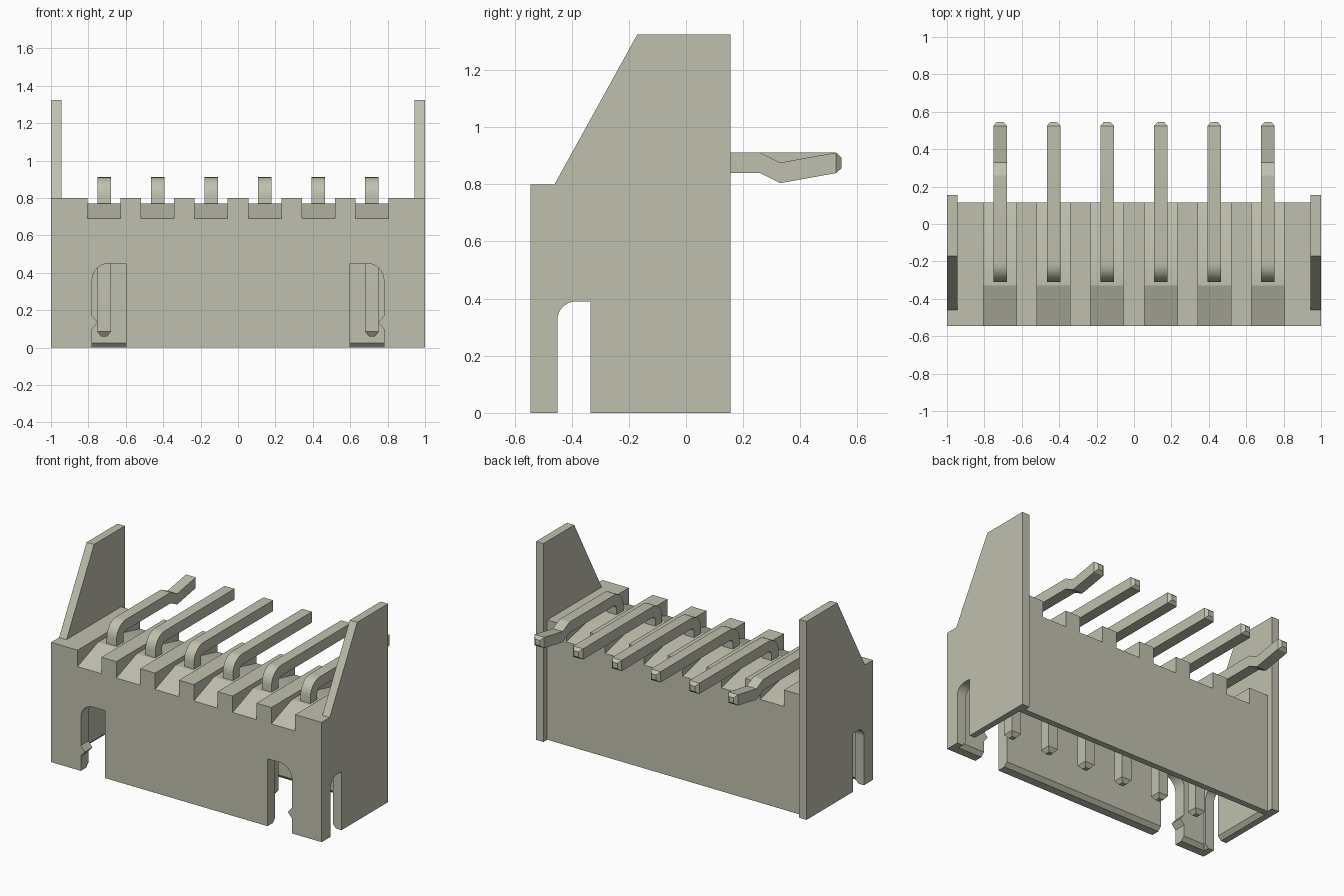
import bpy
import bmesh
import math

cube = bpy.data.objects.get("Cube")
if cube:
    bpy.data.objects.remove(cube, do_unlink=True)

# One plain colour for the whole part
COLOUR = (0.53, 0.53, 0.43, 1)
mat = bpy.data.materials.new("warm_grey")
mat.use_nodes = True
mat.diffuse_color = COLOUR
mat.node_tree.nodes["Principled BSDF"].inputs["Base Color"].default_value = COLOUR


def finish(name, bm):
    bmesh.ops.recalc_face_normals(bm, faces=bm.faces)
    mesh = bpy.data.meshes.new(name)
    bm.to_mesh(mesh)
    bm.free()
    mesh.materials.append(mat)
    obj = bpy.data.objects.new(name, mesh)
    bpy.context.collection.objects.link(obj)
    return obj


def loft(name, rings):
    """Closed solid through rings that have equal point counts."""
    bm = bmesh.new()
    loops = [[bm.verts.new(p) for p in ring] for ring in rings]
    n = len(loops[0])
    for a, b in zip(loops, loops[1:]):
        for i in range(n):
            j = (i + 1) % n
            bm.faces.new((a[i], a[j], b[j], b[i]))
    bm.faces.new(loops[0])
    bm.faces.new(loops[-1])
    return finish(name, bm)


def prism_x(name, profile, x0, x1):
    return loft(name, [[(x, y, z) for y, z in profile] for x in (x0, x1)])


def prism_y(name, profile, y0, y1):
    return loft(name, [[(x, y, z) for x, z in profile] for y in (y0, y1)])


def rect(a0, a1, b0, b1):
    return [(a0, b0), (a1, b0), (a1, b1), (a0, b1)]


def arc(cx, cy, r, start, end, steps=8):
    angles = [math.radians(start + (end - start) * i / steps) for i in range(steps + 1)]
    return [(cx + r * math.cos(t), cy + r * math.sin(t)) for t in angles]


def combine(target, other, operation):
    mod = target.modifiers.new("combine", "BOOLEAN")
    mod.operation = operation
    mod.solver = "EXACT"
    mod.object = other
    bpy.context.view_layer.objects.active = target
    bpy.ops.object.modifier_apply(modifier=mod.name)
    bpy.data.objects.remove(other, do_unlink=True)


FRONT, BACK, TOP = -0.545, 0.115, 0.80
PITCH = 0.2865
PIN_X = [(i - 2.5) * PITCH for i in range(6)]

# Housing block with a tall sloped plate on each end
housing = prism_x("housing", rect(FRONT, BACK, 0, TOP), -1, 1)
plate = [(FRONT, 0), (0.155, 0), (0.155, 1.325), (-0.17, 1.325), (-0.46, TOP), (FRONT, TOP)]
for s in (-1, 1):
    combine(housing, prism_x("end_plate", plate, s * 0.945, s), "UNION")

# Open cavity underneath, flared at the rim
def cavity_ring(grow, z):
    x, y0, y1 = 0.935 + grow, -0.465 - grow, 0.05 + grow
    return [(-x, y0, z), (x, y0, z), (x, y1, z), (-x, y1, z)]


combine(housing, loft("cavity", [cavity_ring(0.025, -0.001), cavity_ring(0, 0.025),
                                 cavity_ring(0, 0.5)]), "DIFFERENCE")

# Latch slots in the front wall, with a small catch on the outer edge
slot = [(0.60, -0.1), (0.78, -0.1), (0.78, 0.10), (0.75, 0.135), (0.78, 0.17)]
slot += arc(0.69, 0.36, 0.09, 0, 90) + [(0.60, 0.45)]
for s in (-1, 1):
    combine(housing, prism_y("slot", [(s * x, z) for x, z in slot], -0.7, -0.4), "DIFFERENCE")

# Round-cornered slot through both end walls
side_slot = [(-0.335, -0.1), (-0.335, 0.39)]
side_slot += arc(-0.385, 0.325, 0.065, 90, 180) + [(-0.45, -0.1)]
combine(housing, prism_x("side_slot", side_slot, -1.2, 1.2), "DIFFERENCE")

# Relief grooves across the top, falling to front and back
groove = [(-0.6, 0.67), (-0.33, 0.77), (-0.22, 0.77), (0.2, 0.67), (0.2, 0.95), (-0.6, 0.95)]
for x in PIN_X:
    combine(housing, prism_x("groove", groove, x - 0.088, x + 0.088), "DIFFERENCE")

# Bent square pins; the outermost two have a kinked tail
H = 0.036


def pin(name, x, kinked):
    path = [(-0.275, 0.06, 180, 0.016), (-0.275, 0.085, 180, H)]
    path += [(y, z, 180 - 90 * i / 8, H)
             for i, (y, z) in enumerate(arc(-0.21, 0.81, 0.065, 180, 90))]
    if kinked:
        path += [(0.26, 0.875, 90, H), (0.33, 0.84, 90, H)]
    path += [(0.525, 0.875, 90, H), (0.545, 0.875, 90, 0.018)]
    rings = []
    for y, z, angle, h in path:
        ny, nz = h * math.cos(math.radians(angle)), h * math.sin(math.radians(angle))
        rings.append([(x - h, y - ny, z - nz), (x + h, y - ny, z - nz),
                      (x + h, y + ny, z + nz), (x - h, y + ny, z + nz)])
    return loft(name, rings)


parts = [housing]
for i, x in enumerate(PIN_X):
    parts.append(pin(f"pin_{i + 1}", x, i in (0, 5)))

# Smooth the curves, keep the corners sharp
bpy.ops.object.select_all(action="DESELECT")
for obj in parts:
    obj.select_set(True)
bpy.context.view_layer.objects.active = housing
bpy.ops.object.shade_smooth_by_angle(angle=math.radians(20))
